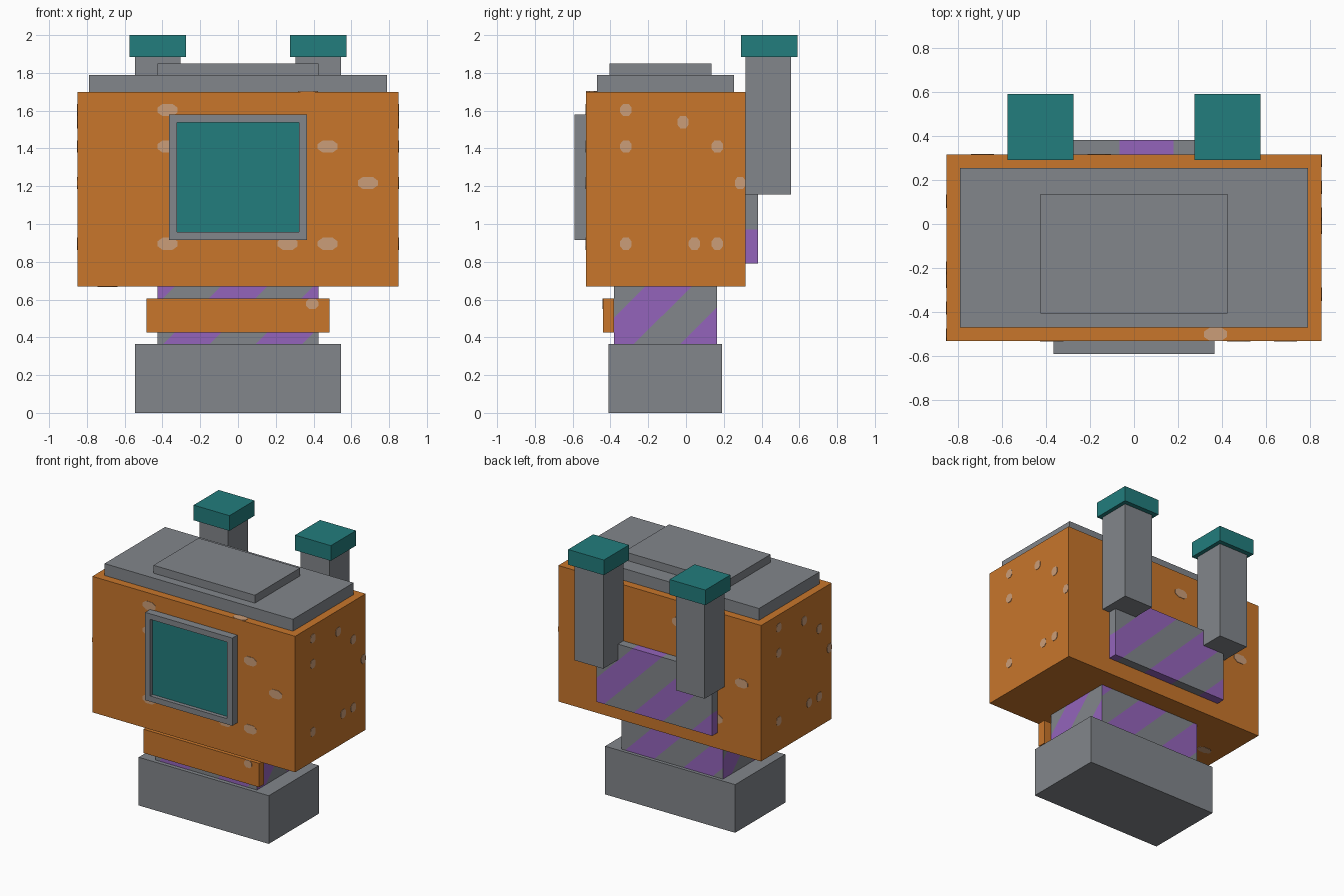
import bpy, bmesh
from math import floor
from mathutils import Vector

if "Cube" in bpy.data.objects:
    bpy.data.objects.remove(bpy.data.objects["Cube"], do_unlink=True)

UP = Vector((0, 0, 1))
PERIOD = 0.49


def material(name, code):
    srgb = [int(code[i:i + 2], 16) / 255 for i in (0, 2, 4)]
    rgba = [((c + 0.055) / 1.055) ** 2.4 for c in srgb] + [1]
    mat = bpy.data.materials.new(name)
    mat.diffuse_color = rgba
    mat.use_nodes = True
    mat.node_tree.nodes["Principled BSDF"].inputs["Base Color"].default_value = rgba
    return mat


GREY = material("grey_metal", "82868B")
ORANGE = material("orange_paint", "C8762B")
TEAL = material("teal_glass", "227D7D")
PURPLE = material("purple_stripe", "9464BB")
TAN = material("tan_spot", "CB9D78")


def finish(name, bm, *mats):
    mesh = bpy.data.meshes.new(name)
    bm.to_mesh(mesh)
    bm.free()
    for mat in mats:
        mesh.materials.append(mat)
    obj = bpy.data.objects.new(name, mesh)
    bpy.context.collection.objects.link(obj)
    return obj


def box_bm(x, y, z):
    """Box from three (low, high) ranges."""
    bm = bmesh.new()
    bmesh.ops.create_cube(bm, size=1)
    for v in bm.verts:
        v.co = [r[0] if c < 0 else r[1] for c, r in zip(v.co, (x, y, z))]
    return bm


def box(name, x, y, z, mat):
    return finish(name, box_bm(x, y, z), mat)


def stripe(bm, normal, start, whole=False):
    """Cut diagonal bands rising to the viewer's right and colour every other one."""
    across = UP.cross(normal) - UP

    def chosen():
        return [f for f in bm.faces if whole or f.normal.dot(normal) > 0.9]

    bm.normal_update()
    for k in range(-6, 7):
        faces = chosen()
        geom = set(faces)
        for f in faces:
            geom.update(f.edges, f.verts)
        level = start + k * PERIOD / 2
        bmesh.ops.bisect_plane(bm, geom=list(geom), plane_co=across * level / 2, plane_no=across)
        bm.normal_update()
    for f in chosen():
        band = floor((f.calc_center_median().dot(across) - start) / (PERIOD / 2))
        f.material_index = 1 - band % 2


def spot(bm, centre, right, up, width, height):
    """Thin plate with clipped corners."""
    normal = right.cross(up)
    ring = [(-.5, -.2), (-.25, -.5), (.25, -.5), (.5, -.2),
            (.5, .2), (.25, .5), (-.25, .5), (-.5, .2)]
    base = centre - normal * 0.002
    face = bm.faces.new([bm.verts.new(base + right * a * width + up * b * height) for a, b in ring])
    new = bmesh.ops.extrude_face_region(bm, geom=[face])["geom"]
    bmesh.ops.translate(bm, vec=normal * 0.005, verts=[g for g in new if isinstance(g, bmesh.types.BMVert)])


def mid(r):
    return (r[0] + r[1]) / 2


# Base, and neck with a separate stripe offset on each side
box("base", (-.545, .545), (-.41, .19), (0, .365), GREY)
neck = box_bm((-.425, .425), (-.38, .165), (.365, .67))
for normal, start in (((0, -1, 0), -.76), ((0, 1, 0), -.76), ((1, 0, 0), -.885), ((-1, 0, 0), -.67)):
    stripe(neck, Vector(normal), start)
finish("neck", neck, GREY, PURPLE)
box("neck_plate", (-.485, .485), (-.44, -.38), (.425, .605), ORANGE)

# Main body and stepped lid
BX, BY, BZ = (-.85, .85), (-.53, .315), (.67, 1.70)
box("body", BX, BY, BZ, ORANGE)
box("lid_lower", (-.79, .79), (-.47, .255), (1.70, 1.79), GREY)
box("lid_upper", (-.425, .425), (-.405, .135), (1.79, 1.85), GREY)

# Paint spots: the same pattern of cells on all four sides
spots = bmesh.new()
pattern = [(3, 1), (8, 2), (3, 4), (11, 4), (13, 7), (3, 12), (9, 12), (11, 12)]
row = (BZ[1] - BZ[0]) / 16
for normal in ((0, -1, 0), (0, 1, 0), (1, 0, 0), (-1, 0, 0)):
    n = Vector(normal)
    right = UP.cross(n)
    wide = n.x == 0
    half, depth = (BX[1], mid((-BY[0], BY[1]))) if wide else (mid((-BY[0], BY[1])), BX[1])
    cell, shift = (0.106, 1.5) if wide else (0.0605, 0.5)
    face_mid = Vector((0, mid(BY), 0)) + n * depth
    for col, r in pattern:
        u = -half + cell * (col + shift)
        width = min(cell, 2 * (half - u))
        place = face_mid + right * u + UP * (BZ[1] - row * (r + 0.5))
        spot(spots, place, right, UP, width, row)
X, Y = Vector((1, 0, 0)), Vector((0, 1, 0))
spot(spots, Vector((.37, -.5, BZ[1])), X, Y, .106, .06)
for x, y in ((-.31, .11), (-.69, -.07)):
    spot(spots, Vector((x, y, BZ[0])), -X, Y, .106, .06)
spot(spots, Vector((.393, -.44, .577)), X, UP, .064, .056)
finish("paint_spots", spots, TAN)

# Window: grey frame with a recessed pane
window = box_bm((-.365, .365), (-.59, -.53), (.915, 1.58))
window.normal_update()
front = next(f for f in window.faces if f.normal.y < -.9)
bmesh.ops.inset_region(window, faces=[front], thickness=0.06)
pane = bmesh.ops.extrude_face_region(window, geom=[front])["geom"]
bmesh.ops.delete(window, geom=[front], context="FACES_ONLY")
bmesh.ops.translate(window, vec=(0, .03, 0), verts=[g for g in pane if isinstance(g, bmesh.types.BMVert)])
for g in pane:
    if isinstance(g, bmesh.types.BMFace):
        g.material_index = 1
bmesh.ops.recalc_face_normals(window, faces=window.faces)
finish("window", window, GREY, TEAL)

# Striped panel on the back
panel = box_bm((-.485, .485), (.315, .38), (.79, 1.275))
stripe(panel, Y, -1.455, whole=True)
finish("back_panel", panel, GREY, PURPLE)

# Pair of exhaust pipes with caps
for side, sign in (("left", 1), ("right", -1)):
    box(side + "_pipe", sorted((sign * .305, sign * .545)), (.315, .555), (1.155, 1.885), GREY)
    box(side + "_pipe_cap", sorted((sign * .275, sign * .575)), (.29, .59), (1.885, 2), TEAL)
